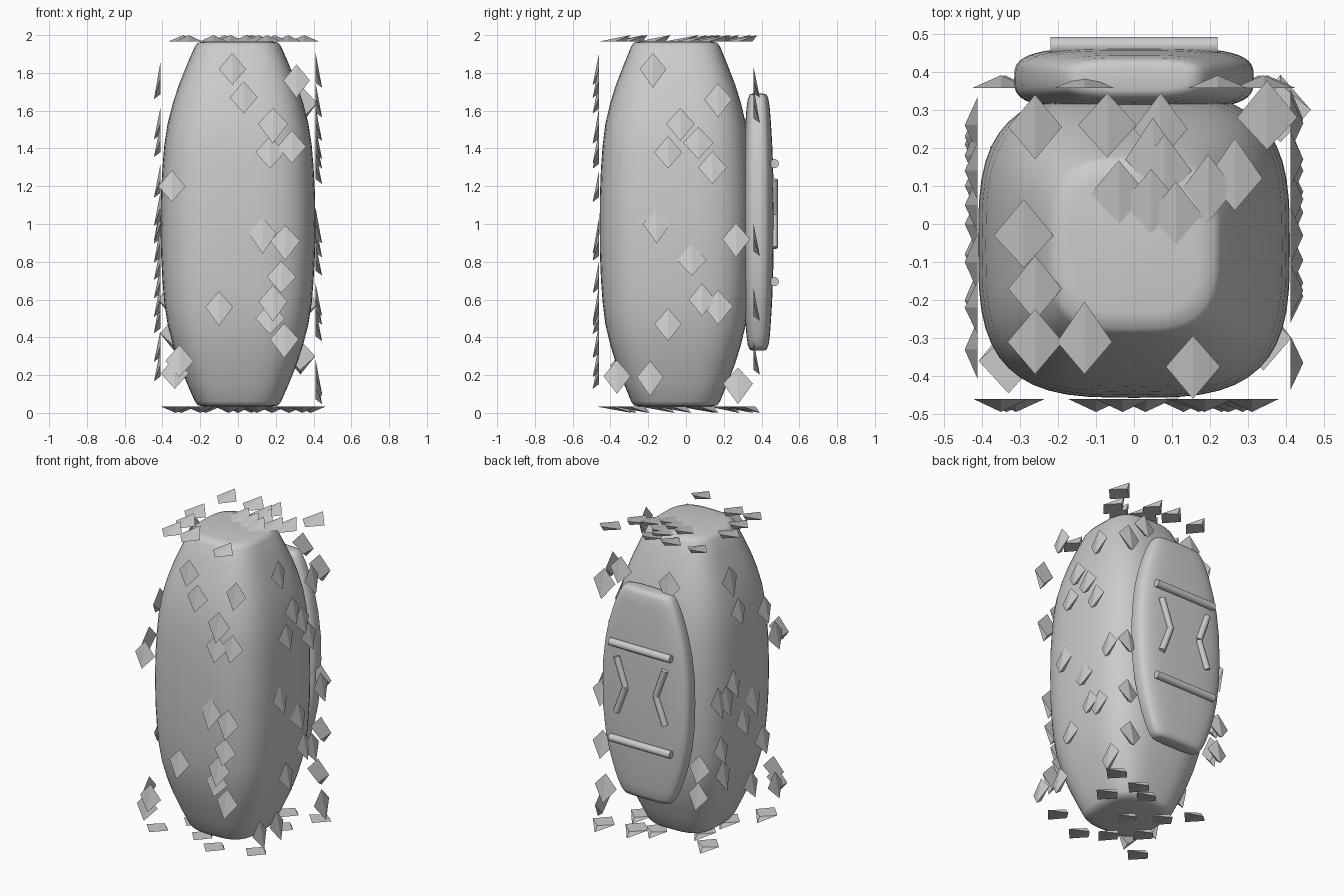
import bpy, bmesh, math, random
from mathutils import Vector

if "Cube" in bpy.data.objects:
    bpy.data.objects.remove(bpy.data.objects["Cube"])

random.seed(4)


def finish(bm, name, smooth=True):
    bmesh.ops.recalc_face_normals(bm, faces=bm.faces)
    me = bpy.data.meshes.new(name)
    bm.to_mesh(me)
    bm.free()
    ob = bpy.data.objects.new(name, me)
    bpy.context.collection.objects.link(ob)
    for p in me.polygons:
        p.use_smooth = smooth
    return ob


def loft(name, rings, cy, power, segs=48):
    """Rounded-square rings (z, half width, half depth) skinned into a barrel."""
    bm = bmesh.new()
    loops = []
    for z, a, b in rings:
        loop = []
        for i in range(segs):
            t = 2 * math.pi * i / segs
            c, s = math.cos(t), math.sin(t)
            x = a * math.copysign(abs(c) ** (2 / power), c)
            y = b * math.copysign(abs(s) ** (2 / power), s)
            loop.append(bm.verts.new((x, cy + y, z)))
        loops.append(loop)
    for l0, l1 in zip(loops, loops[1:]):
        for i in range(segs):
            j = (i + 1) % segs
            bm.faces.new((l0[i], l0[j], l1[j], l1[i]))
    bm.faces.new(loops[0])
    bm.faces.new(loops[-1])
    return finish(bm, name)


def mirrored(half, mid):
    """Profile given upward from the middle, mirrored below it."""
    low = [(mid - z, a, b) for z, a, b in reversed(half) if z > 0]
    return low + [(mid + z, a, b) for z, a, b in half]


# Barrel-shaped body
body = [(0, .41, .402), (.15, .408, .401), (.3, .40, .395), (.42, .39, .386),
        (.53, .373, .372), (.64, .345, .346), (.74, .312, .315), (.85, .268, .272),
        (.94, .228, .235), (.96, .212, .22), (.968, .17, .18)]
loft("body", mirrored(body, 1.0), -.055, 3.2)

# Padded panel on the back
panel = [(0, .315, .083), (.15, .312, .082), (.3, .295, .079), (.42, .27, .074),
         (.52, .24, .068), (.6, .21, .062), (.65, .185, .055), (.675, .165, .045),
         (.68, .14, .03)]
loft("back_panel", mirrored(panel, 1.01), .382, 3.4)


def rod(name, p, q, r):
    p, q = Vector(p), Vector(q)
    bpy.ops.mesh.primitive_cylinder_add(vertices=16, radius=r, depth=(q - p).length,
                                        location=(p + q) / 2)
    ob = bpy.context.object
    ob.name = name
    ob.rotation_euler = (q - p).to_track_quat('Z', 'Y').to_euler()
    bpy.ops.object.shade_smooth_by_angle()


# Raised bars and chevrons on the panel
for label, z in (("upper", 1.32), ("lower", .695)):
    rod(label + "_bar", (-.22, .468, z), (.22, .468, z), .024)
for label, s in (("left", -1), ("right", 1)):
    for part, z in (("top", 1.235), ("bottom", .875)):
        rod(f"{label}_chevron_{part}", (s * .175, .466, z), (s * .11, .466, 1.05), .02)

# Wedge-shaped kite scales lying on the six planes around the body
front = [(-.03, 1.82), (.03, 1.67), (.31, 1.76), (.185, 1.53), (.17, 1.38), (.285, 1.41),
         (-.35, 1.2), (.13, .95), (.25, .91), (.23, .72), (-.1, .56), (.185, .59),
         (.17, .5), (.245, .39), (-.31, .275), (-.335, .21)]
right = [(-.175, 1.82), (.17, 1.66), (-.03, 1.53), (.065, 1.43), (-.095, 1.38), (.14, 1.3),
         (-.155, 1.0), (.265, .92), (.03, .81), (.085, .6), (.17, .565), (-.095, .47),
         (-.365, .195), (-.19, .19), (.275, .155)]
left = [(.14, 1.77), (.1, 1.08), (.18, 1.0), (.26, 1.02), (-.1, .9), (0, .79), (.23, .69),
        (.21, .53), (-.08, .35), (-.22, 1.44), (-.33, 1.23), (-.33, .25), (-.2, .6),
        (.05, 1.53)]
back = [(-.13, 1.74), (.35, .92), (.33, .3), (.34, 1.64), (.35, .58), (-.35, .6),
        (-.34, .42), (.22, 1.75)]
top = [(-.26, .255), (-.07, .26), (.07, .25), (.05, .17), (.08, .14), (-.04, .075),
       (.045, .05), (.11, .02), (.195, .09), (.265, .12), (-.29, -.03), (-.26, -.17),
       (-.26, -.31), (-.13, -.31), (.155, -.375), (.35, .28)]
bottom = [(.385, .3), (.18, .255), (.27, .07), (.07, .2), (0, -.08), (-.17, .045),
          (.34, -.3), (-.2, -.16), (-.33, -.36), (.1, -.39), (-.05, -.3), (-.3, .2)]


def scales(name, spots, place, normal, up):
    """Each scale is thin at its tip and lifts off the plane at the other end."""
    bm = bmesh.new()
    n, u = Vector(normal), Vector(up)
    r = u.cross(n)
    for a, b in spots:
        o = Vector(place(a, b))
        w, tail = random.uniform(.07, .08), random.uniform(.08, .11)
        tip, lf, rt, end, under = [bm.verts.new(p) for p in (
            o + u * .085, o - r * w, o + r * w,
            o - u * tail + n * .034, o - u * (tail - .025))]
        for f in ((tip, lf, end), (tip, end, rt), (lf, under, end),
                  (under, rt, end), (tip, rt, under, lf)):
            bm.faces.new(f)
    finish(bm, name, smooth=False)


Z, Y = (0, 0, 1), (0, -1, 0)
scales("front_scales", front, lambda a, b: (a, -.46, b), (0, -1, 0), Z)
scales("back_scales", back, lambda a, b: (a, .357, b), (0, 1, 0), Z)
scales("right_scales", right, lambda a, b: (.411, a, b), (1, 0, 0), Z)
scales("left_scales", left, lambda a, b: (-.411, a, b), (-1, 0, 0), Z)
scales("top_scales", top, lambda a, b: (a, b, 1.966), (0, 0, 1), Y)
scales("bottom_scales", bottom, lambda a, b: (a, b, .034), (0, 0, -1), Y)
